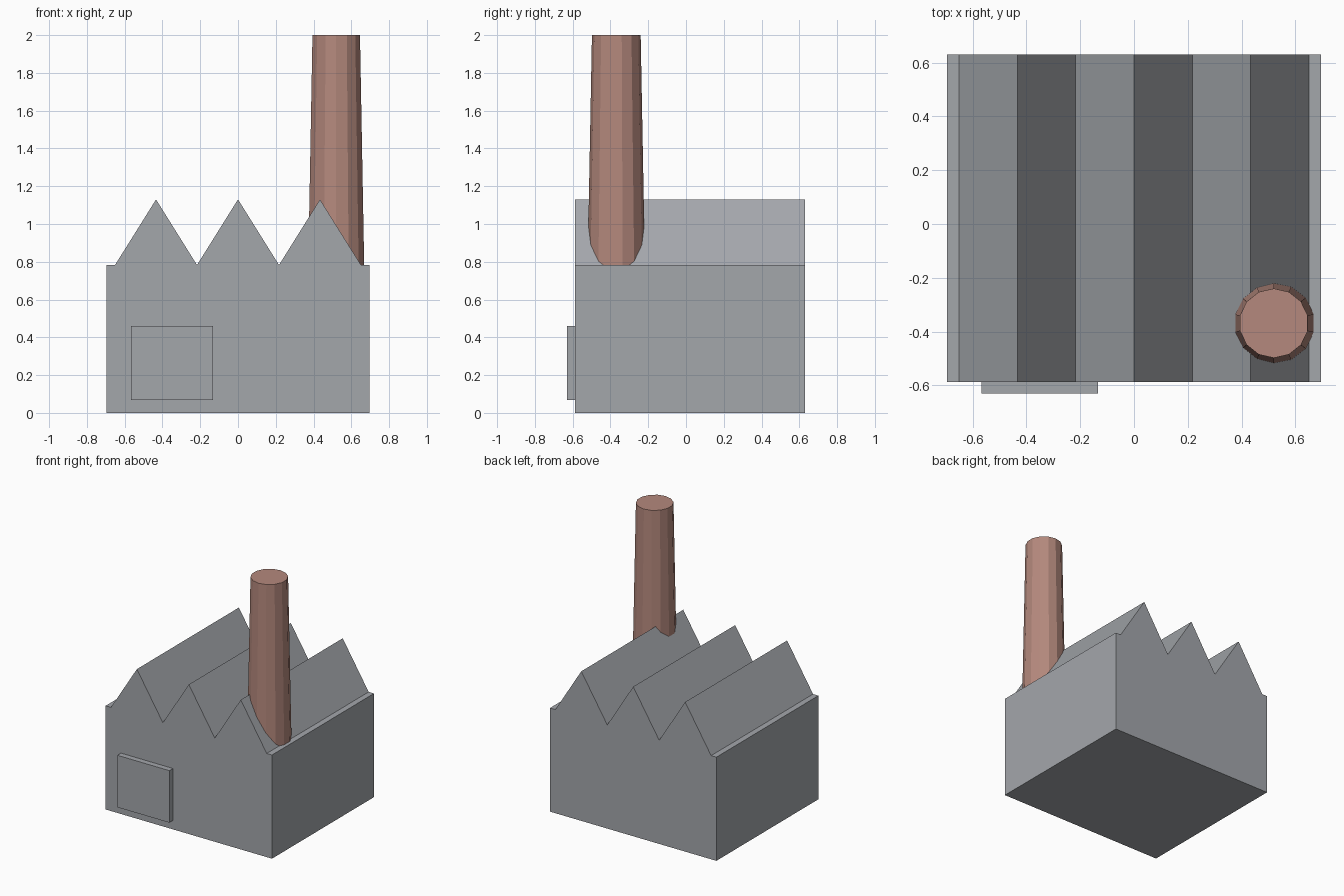
import bpy, bmesh

if "Cube" in bpy.data.objects:
    bpy.data.objects.remove(bpy.data.objects["Cube"])


def material(name, rgb):
    m = bpy.data.materials.new(name)
    m.diffuse_color = (*rgb, 1)
    m.use_nodes = True
    m.node_tree.nodes["Principled BSDF"].inputs["Base Color"].default_value = m.diffuse_color
    return m


grey = material("concrete grey", (0.37, 0.385, 0.41))
brick = material("brick red", (0.46, 0.25, 0.205))


def add_object(name, bm, mat):
    bmesh.ops.recalc_face_normals(bm, faces=bm.faces)
    mesh = bpy.data.meshes.new(name)
    bm.to_mesh(mesh)
    bm.free()
    mesh.materials.append(mat)
    obj = bpy.data.objects.new(name, mesh)
    bpy.context.collection.objects.link(obj)
    return obj


def extrude_profile(name, points, y0, y1, mat):
    """Extrude an x-z outline from y0 to y1."""
    bm = bmesh.new()
    face = bm.faces.new([bm.verts.new((x, y0, z)) for x, z in points])
    ext = bmesh.ops.extrude_face_region(bm, geom=[face])
    verts = [v for v in ext["geom"] if isinstance(v, bmesh.types.BMVert)]
    bmesh.ops.translate(bm, verts=verts, vec=(0, y1 - y0, 0))
    return add_object(name, bm, mat)


# Factory hall: walls and three roof gables in one outline
HALF, EAVE, RIDGE, PITCH = 0.695, 0.783, 1.13, 0.434
outline = [(-HALF, 0), (HALF, 0), (HALF, EAVE)]
for i in range(7):
    outline.append((PITCH * (1.5 - i / 2), RIDGE if i % 2 else EAVE))
outline.append((-HALF, EAVE))
extrude_profile("factory_hall", outline, -0.587, 0.63, grey)

# Loading door standing proud of the front wall
x0, x1, z0, z1 = -0.567, -0.133, 0.067, 0.46
extrude_profile("loading_door", [(x0, z0), (x1, z0), (x1, z1), (x0, z1)],
                -0.63, -0.587, grey)

# Tapered 14-sided chimney
BASE, TOP = 0.4, 2.0
bm = bmesh.new()
bmesh.ops.create_cone(bm, cap_ends=True, segments=14,
                      radius1=0.159, radius2=0.129, depth=TOP - BASE)
bmesh.ops.translate(bm, verts=bm.verts, vec=(0.52, -0.369, (BASE + TOP) / 2))
add_object("chimney", bm, brick)
